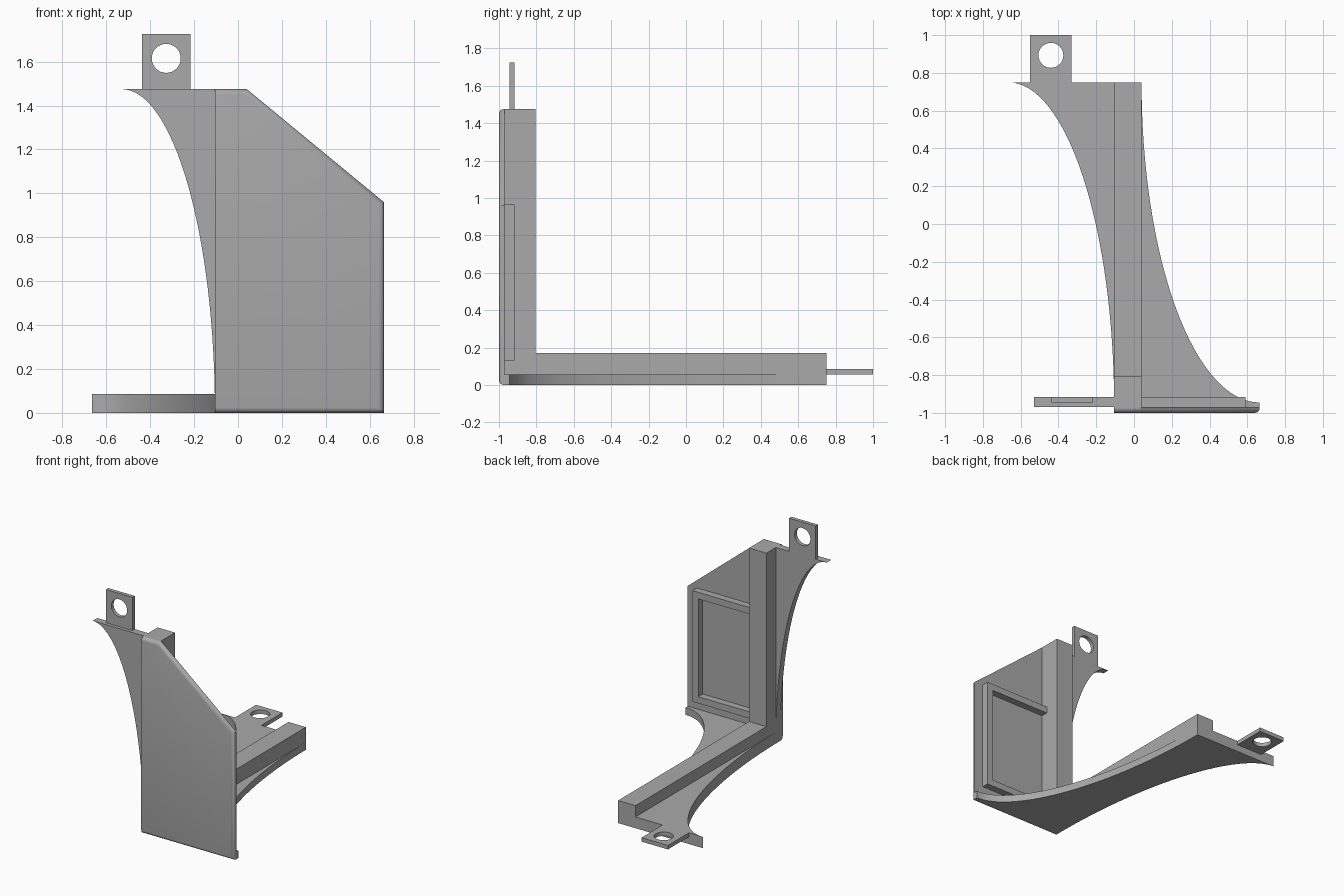
import bpy, bmesh
from math import sin, cos, pi

cube = bpy.data.objects.get("Cube")
if cube:
    bpy.data.objects.remove(cube, do_unlink=True)

grey = bpy.data.materials.new("grey")
grey.use_nodes = True
grey.diffuse_color = (0.4, 0.4, 0.4, 1)
grey.node_tree.nodes["Principled BSDF"].inputs["Base Color"].default_value = (0.4, 0.4, 0.4, 1)

# Outline plane to world axes, keyed by the extrusion direction
PLACE = {
    "x": lambda u, v, w: (w, u, v),
    "y": lambda u, v, w: (u, w, v),
    "z": lambda u, v, w: (u, v, w),
}


def prism(name, axis, low, high, outline, hole=None, smooth=False):
    """Extrude an outline, optionally with a hole, along one axis."""
    bm = bmesh.new()
    place = PLACE[axis]
    loops = [outline] + ([hole] if hole else [])
    edges = []
    for loop in loops:
        verts = [bm.verts.new(place(u, v, low)) for u, v in loop]
        if not hole:
            bm.faces.new(verts)
        else:
            edges += [bm.edges.new((a, b)) for a, b in zip(verts, verts[1:] + verts[:1])]
    if hole:
        bmesh.ops.triangle_fill(bm, edges=edges, use_beauty=True)
    grown = bmesh.ops.extrude_face_region(bm, geom=bm.faces[:], use_keep_orig=True)
    moved = [g for g in grown["geom"] if isinstance(g, bmesh.types.BMVert)]
    bmesh.ops.translate(bm, verts=moved, vec=place(0, 0, high - low))
    bmesh.ops.recalc_face_normals(bm, faces=bm.faces[:])
    mesh = bpy.data.meshes.new(name)
    bm.to_mesh(mesh)
    bm.free()
    mesh.materials.append(grey)
    obj = bpy.data.objects.new(name, mesh)
    bpy.context.collection.objects.link(obj)
    if smooth:
        shade(obj)
    return obj


def shade(obj):
    bpy.ops.object.select_all(action="DESELECT")
    obj.select_set(True)
    bpy.context.view_layer.objects.active = obj
    bpy.ops.object.shade_smooth_by_angle(angle=0.6)


def arc(cx, cy, rx, ry, start, end, steps=32):
    """Points along part of an ellipse."""
    angles = [start + (end - start) * i / steps for i in range(steps + 1)]
    return [(cx + rx * cos(a), cy + ry * sin(a)) for a in angles]


def rect(x0, x1, y0, y1):
    return [(x0, y0), (x1, y0), (x1, y1), (x0, y1)]


LEFT, RIGHT = -0.105, 0.04      # sides of the L-shaped beam
TOP, BACK = 1.475, 0.75         # ends of the L-shaped beam

# L-shaped beam: upright post and floor rail
prism("post_and_rail", "x", LEFT, RIGHT,
      [(-0.975, 0), (BACK, 0), (BACK, 0.17), (-0.805, 0.17), (-0.805, TOP), (-0.975, TOP)])

# Front plate with rounded front edges
plate = prism("front_plate", "y", -1, -0.97,
              [(LEFT, 0), (0.665, 0), (0.665, 0.96), (RIGHT, TOP), (LEFT, TOP)])
bm = bmesh.new()
bm.from_mesh(plate.data)
rim = [e for e in bm.edges if all(v.co.y < -0.99 for v in e.verts)
       and not all(v.co.x < LEFT + 0.01 for v in e.verts)]
bmesh.ops.bevel(bm, geom=rim, offset=0.025, segments=4, profile=0.5, affect="EDGES")
bm.to_mesh(plate.data)
bm.free()
shade(plate)

# Raised three-sided frame behind the plate
BAR = 0.05
prism("rear_frame", "y", -0.975, -0.917,
      [(RIGHT, 0.13), (0.59, 0.13), (0.59, 0.965), (RIGHT, 0.965), (RIGHT, 0.965 - BAR),
       (0.59 - BAR, 0.965 - BAR), (0.59 - BAR, 0.13 + BAR), (RIGHT, 0.13 + BAR)])

# Curved fins beside the post and on both sides of the rail
prism("upright_fin", "y", -0.97, -0.917,
      arc(-0.53, 0, 0.53 + LEFT, TOP, 0, pi / 2) + [(LEFT + 0.01, TOP), (LEFT + 0.01, 0)],
      smooth=True)
prism("floor_fin_right", "z", 0, 0.085,
      arc(-0.665, -0.97, 0.665 + LEFT, BACK + 0.97, 0, pi / 2)
      + [(LEFT + 0.01, BACK), (LEFT + 0.01, -0.97)], smooth=True)
prism("floor_fin_left", "z", 0, 0.055,
      arc(0.665, BACK, 0.665 - RIGHT, BACK + 0.945, pi, 1.5 * pi)
      + [(0.665, -0.975), (RIGHT - 0.01, -0.975), (RIGHT - 0.01, BACK)], smooth=True)

# Mounting tabs with round holes
circle = 2 * pi * 31 / 32
prism("upright_tab", "y", -0.945, -0.917, rect(-0.437, -0.216, TOP, 1.725),
      arc(-0.327, 1.615, 0.066, 0.066, 0, circle, 31), smooth=True)
prism("floor_tab", "z", 0.055, 0.085, rect(-0.55, -0.33, BACK, 1),
      arc(-0.44, 0.893, 0.066, 0.066, 0, circle, 31), smooth=True)
